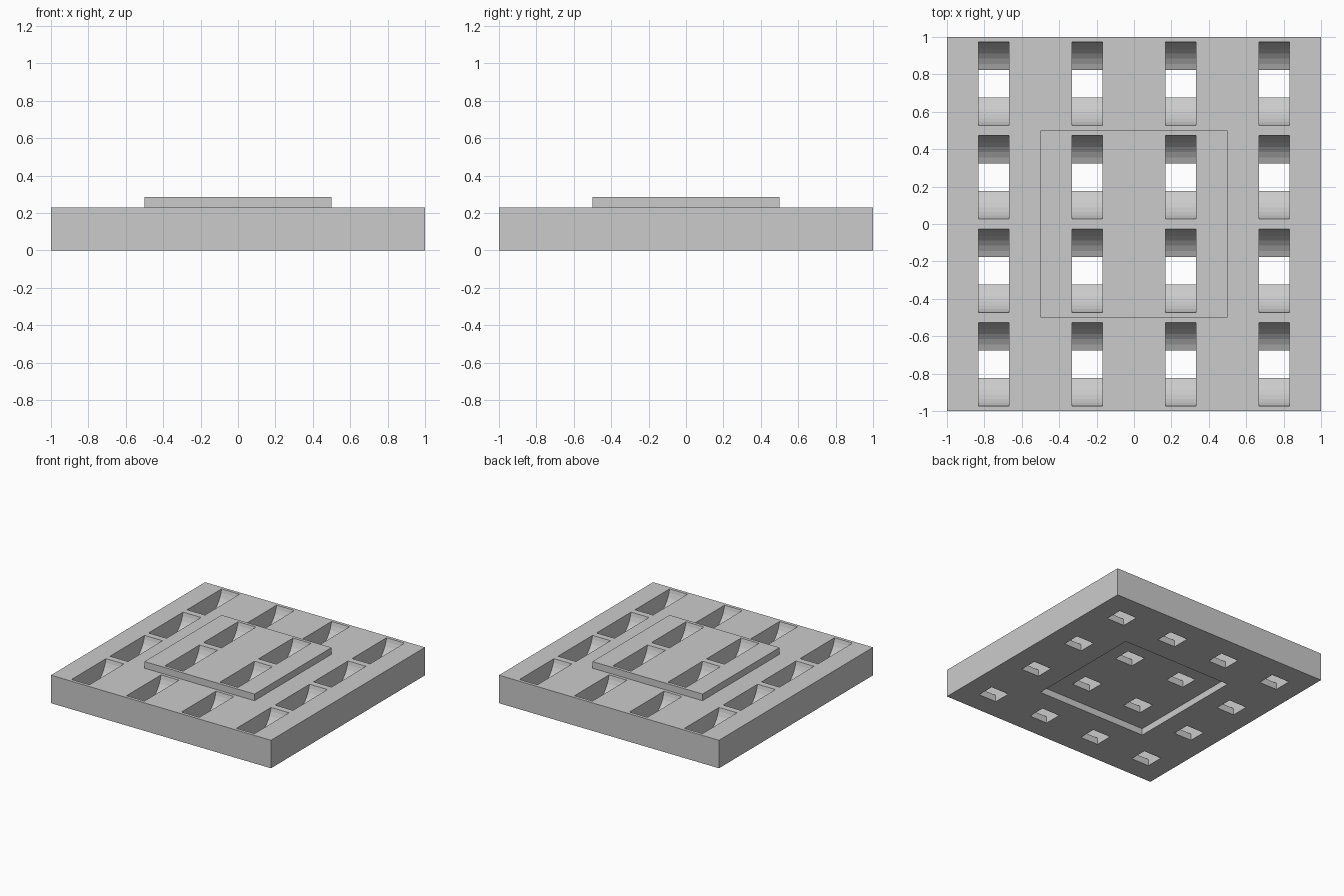
import bpy
import bmesh
import math
from mathutils import Vector, Matrix

if "Cube" in bpy.data.objects:
    bpy.data.objects.remove(bpy.data.objects["Cube"])

HEIGHT, STEP = 0.23, 0.055        # slab thickness, rise of the centre
SLOT_W = 0.163                    # slot width along x
SLOT_R, SLOT_RISE = 0.2277, 0.04  # trough radius, its axis above the surface
OPENING = 0.0735                  # half length of the hole in the underside

grey = bpy.data.materials.new("plain grey")
grey.diffuse_color = (0.6, 0.6, 0.6, 1)
grey.use_nodes = True
grey.node_tree.nodes["Principled BSDF"].inputs["Base Color"].default_value = grey.diffuse_color


def finish(bm, name):
    bmesh.ops.recalc_face_normals(bm, faces=bm.faces[:])
    mesh = bpy.data.meshes.new(name)
    bm.to_mesh(mesh)
    bm.free()
    mesh.materials.append(grey)
    obj = bpy.data.objects.new(name, mesh)
    bpy.context.scene.collection.objects.link(obj)
    return obj


# Slab: the centre square is pushed up on both the top and the underside
bm = bmesh.new()
bmesh.ops.create_cube(bm, size=1, matrix=Matrix.Translation((0, 0, HEIGHT / 2))
                      @ Matrix.Diagonal((2, 2, HEIGHT, 1)))
bm.normal_update()
for sign in (1, -1):
    face = next(f for f in bm.faces if f.normal.z * sign > 0.9)
    bmesh.ops.inset_individual(bm, faces=[face], thickness=0.5, depth=0,
                               use_even_offset=True)
    ext = bmesh.ops.extrude_face_region(bm, geom=[face])
    verts = [g for g in ext["geom"] if isinstance(g, bmesh.types.BMVert)]
    bmesh.ops.translate(bm, verts=verts, vec=Vector((0, 0, STEP)))
    if face.is_valid:
        bmesh.ops.delete(bm, geom=[face], context="FACES_ONLY")
    bm.normal_update()
slab = finish(bm, "stepped_slab")

# Slot profile: curved ends running down to a straight-sided opening
end = math.acos(OPENING / SLOT_R)
half = [(SLOT_R * math.cos(end * i / 8), SLOT_RISE - SLOT_R * math.sin(end * i / 8))
        for i in range(9)] + [(OPENING, -0.3)]
profile = half + [(-y, z) for y, z in reversed(half)]

# Slot cutters, raised with the centre square
bm = bmesh.new()
spots = (-0.75, -0.25, 0.25, 0.75)
for x in spots:
    for y in spots:
        top = HEIGHT + (STEP if abs(x) < 0.5 and abs(y) < 0.5 else 0)
        cap = bm.faces.new([bm.verts.new((x - SLOT_W / 2, y + py, top + pz))
                            for py, pz in profile])
        ext = bmesh.ops.extrude_face_region(bm, geom=[cap], use_keep_orig=True)
        verts = [g for g in ext["geom"] if isinstance(g, bmesh.types.BMVert)]
        bmesh.ops.translate(bm, verts=verts, vec=Vector((SLOT_W, 0, 0)))
cutter = finish(bm, "slot_cutter")
cutter.hide_render = True

# Cut the slots and drop the helper
mod = slab.modifiers.new("slots", "BOOLEAN")
mod.operation = "DIFFERENCE"
mod.solver = "EXACT"
mod.object = cutter
bpy.context.view_layer.objects.active = slab
slab.select_set(True)
bpy.ops.object.modifier_apply(modifier=mod.name)
bpy.data.objects.remove(cutter)
